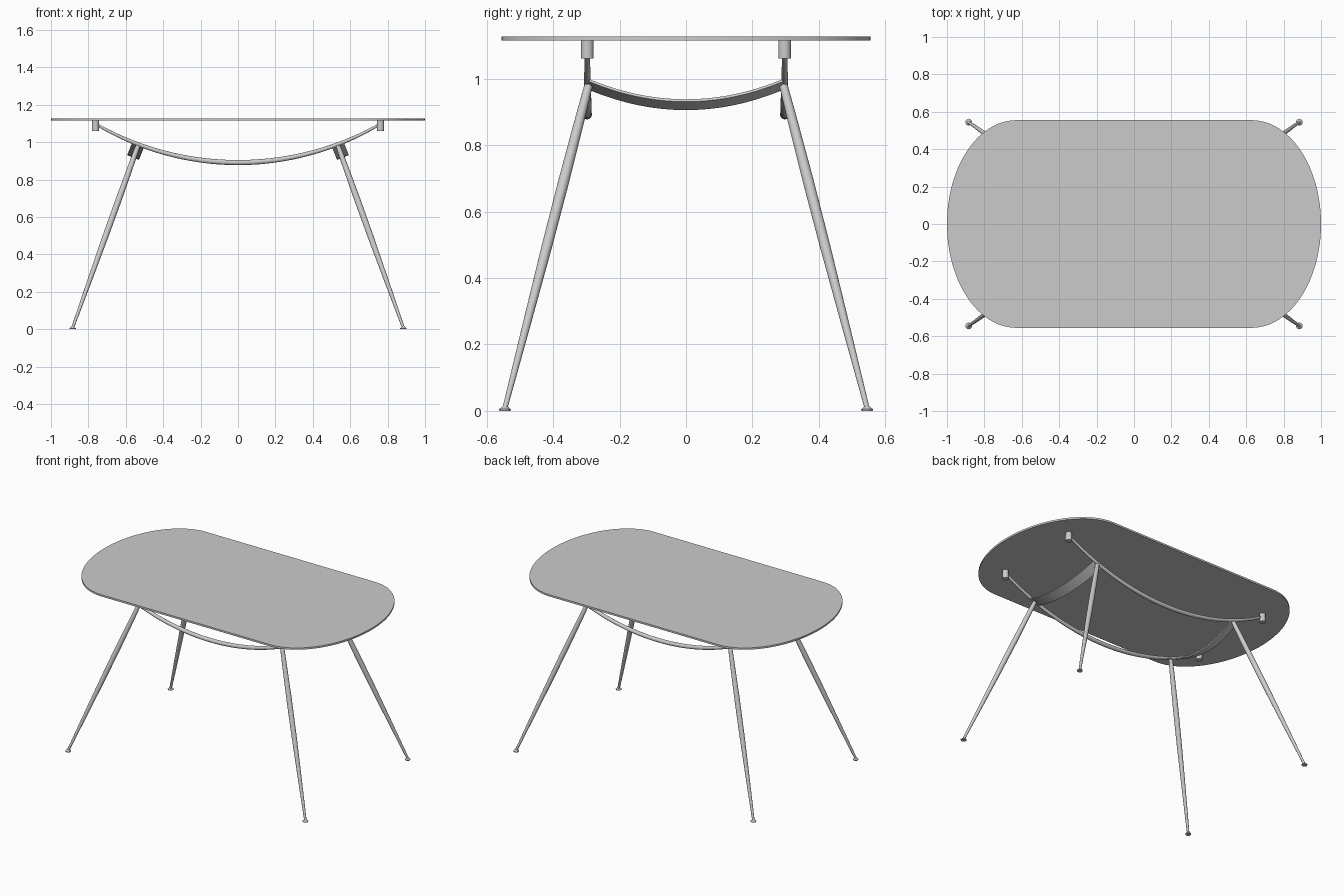
import bpy, bmesh, math
from mathutils import Vector

if "Cube" in bpy.data.objects:
    bpy.data.objects.remove(bpy.data.objects["Cube"])


def finish(name, bm, smooth=True):
    bmesh.ops.recalc_face_normals(bm, faces=bm.faces[:])
    me = bpy.data.meshes.new(name)
    bm.to_mesh(me)
    bm.free()
    ob = bpy.data.objects.new(name, me)
    bpy.context.collection.objects.link(ob)
    if smooth:
        bpy.context.view_layer.objects.active = ob
        ob.select_set(True)
        bpy.ops.object.shade_smooth_by_angle(angle=math.radians(35))
        ob.select_set(False)
    return ob


def loft(name, rings):
    """Bridge closed rings of points and cap both ends."""
    bm = bmesh.new()
    vs = [[bm.verts.new(p) for p in ring] for ring in rings]
    n = len(vs[0])
    for a, b in zip(vs, vs[1:]):
        for i in range(n):
            j = (i + 1) % n
            bm.faces.new((a[i], a[j], b[j], b[i]))
    bm.faces.new(vs[0][::-1])
    bm.faces.new(vs[-1])
    return finish(name, bm)


def tube(name, pts, radii, side=Vector((0, 1, 0)), n=20):
    """Round bar of varying radius along a path."""
    pts = [Vector(p) for p in pts]
    rings = []
    for k, (p, r) in enumerate(zip(pts, radii)):
        t = (pts[min(k + 1, len(pts) - 1)] - pts[max(k - 1, 0)]).normalized()
        u = (side - t * side.dot(t)).normalized()
        v = t.cross(u)
        rings.append([p + r * (u * math.cos(a) + v * math.sin(a))
                      for a in (2 * math.pi * i / n for i in range(n))])
    return loft(name, rings)


# Table top: straight long sides with half-ellipse ends
outline = []
for s in (1, -1):
    for i in range(49):
        a = -math.pi / 2 + math.pi * i / 48
        outline.append((s * (0.63 + 0.37 * math.cos(a)), s * 0.555 * math.sin(a)))
loft("table_top", [[(x, y, z) for x, y in outline] for z in (1.115, 1.127)])

# Long bowed rails, thicker in the middle
R, BOTTOM = 1.506, 0.891
for sy, side in ((-1, "front"), (1, "back")):
    pts, rad = [], []
    for i in range(41):
        x = -0.755 + 1.51 * i / 40
        pts.append((x, sy * 0.297, BOTTOM + R - math.sqrt(R * R - x * x)))
        rad.append(0.007 + 0.0065 * (1 - (x / 0.755) ** 2))
    tube(side + "_rail", pts, rad)

# Sagging cross straps, tilted to follow the rail slope
for sx, end in ((-1, "left"), (1, "right")):
    down = Vector((sx * 0.37, 0, -0.93)).normalized()
    wide = Vector((sx * 0.93, 0, 0.37)).normalized()
    rings = []
    for i in range(33):
        t = -1 + 2 * i / 32
        c = Vector((sx * 0.535, 0.293 * t, 0.983)) + down * 0.066 * (1 - t * t)
        w = 0.034
        rings.append([c + wide * a * w + down * b * 0.004
                      for a, b in ((-1, -1), (1, -1), (1, 1), (-1, 1))])
    loft(end + "_cross_strap", rings)

# Splayed legs, feet and top mounts at the four corners
for sx, end in ((-1, "left"), (1, "right")):
    for sy, side in ((-1, "front"), (1, "back")):
        tag = f"{side}_{end}_"
        top = Vector((sx * 0.533, sy * 0.292, 0.985))
        foot = Vector((sx * 0.884, sy * 0.545, 0.008))
        prof = ((0, 0.0125), (0.1, 0.0145), (0.3, 0.0165), (0.5, 0.0158),
                (0.75, 0.012), (1, 0.0075))
        tube(tag + "leg", [top.lerp(foot, f) for f, _ in prof], [r for _, r in prof])
        tube(tag + "foot", [(foot.x, foot.y, z) for z in (0, 0.005, 0.009, 0.014)],
             (0.017, 0.018, 0.012, 0.007))
        tube(tag + "mount", [(sx * 0.762, sy * 0.297, z) for z in (1.06, 1.116)],
             (0.019, 0.019), n=24)
